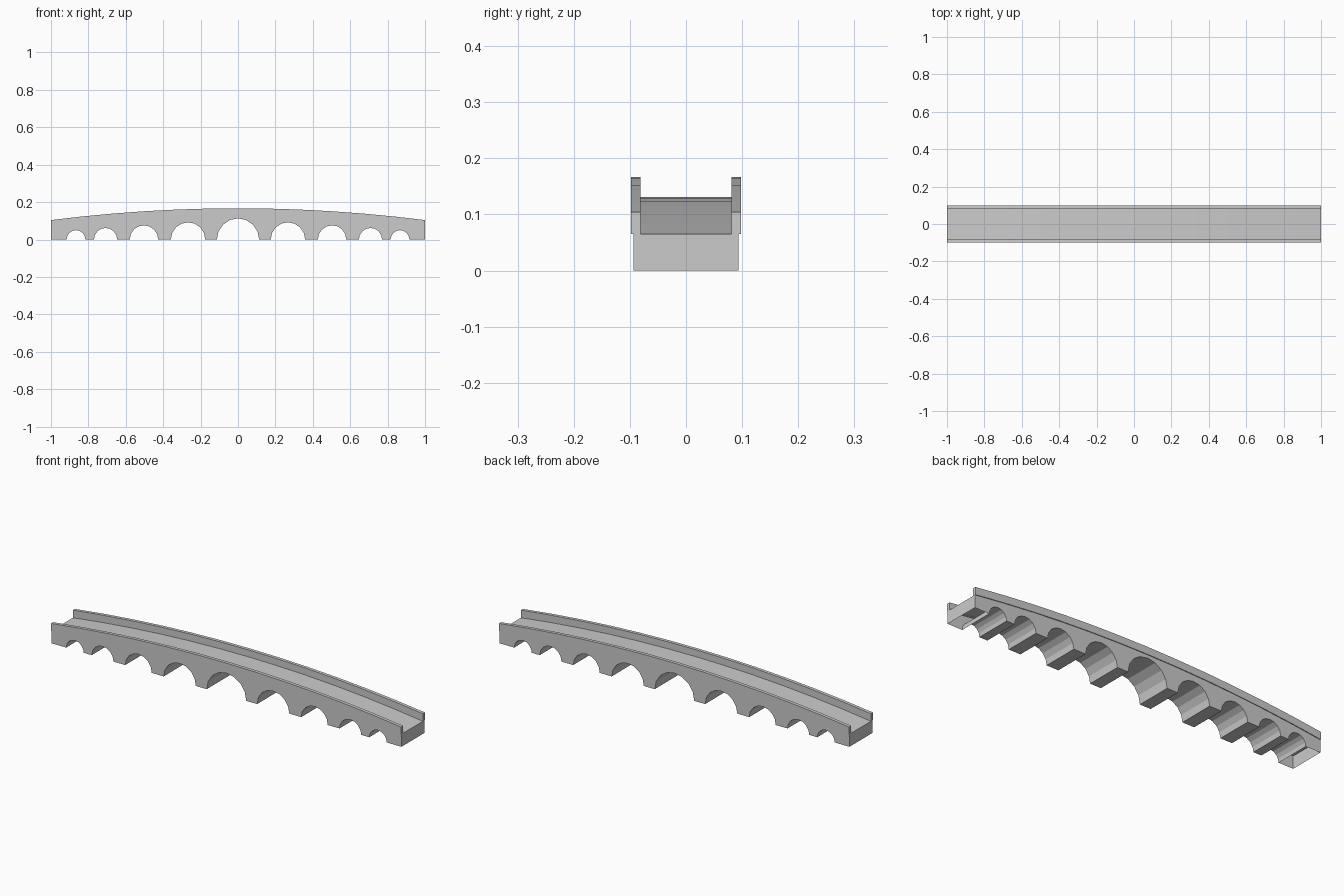
import bpy, bmesh
from math import sin, cos, pi

if "Cube" in bpy.data.objects:
    bpy.data.objects.remove(bpy.data.objects["Cube"])

N = 12          # deck segments
ARCH_SEGS = 8   # facets per arch
ARCHES = [(0.0, 0.113), (0.267, 0.092), (0.503, 0.076), (0.708, 0.062), (0.866, 0.05)]


def deck_line(z_end, z_mid):
    """Gently humped roadway line from x=-1 to x=1."""
    xs = [-1 + 2 * i / N for i in range(N + 1)]
    return [(x, z_mid - (z_mid - z_end) * x * x) for x in xs]


def extrude_profile(name, pts, y0, y1, drop=None):
    """Extrude an x-z outline along y; drop(face) marks faces left open."""
    bm = bmesh.new()
    f = bm.faces.new([bm.verts.new((x, y0, z)) for x, z in pts])
    r = bmesh.ops.extrude_face_region(bm, geom=[f], use_keep_orig=True)
    for v in r["geom"]:
        if isinstance(v, bmesh.types.BMVert):
            v.co.y = y1
    bmesh.ops.recalc_face_normals(bm, faces=bm.faces)
    if drop:
        bmesh.ops.delete(bm, geom=[f for f in bm.faces if drop(f)], context="FACES_ONLY")
    me = bpy.data.meshes.new(name)
    bm.to_mesh(me)
    bm.free()
    ob = bpy.data.objects.new(name, me)
    bpy.context.collection.objects.link(ob)
    return ob


# Arched body: row of arches along the bottom, humped deck on top
all_arches = sorted({(s * x, r) for x, r in ARCHES for s in (-1, 1)})
outline = [(-1.0, 0.0)]
for cx, r in all_arches:
    for i in range(ARCH_SEGS + 1):
        a = pi - pi * i / ARCH_SEGS
        outline.append((cx + r * cos(a), max(0.0, r * sin(a))))
outline.append((1.0, 0.0))
outline += reversed(deck_line(0.065, 0.131))


# The undersides of the two end abutments are open
def end_bottom(f):
    c = f.calc_center_median()
    return c.z < 1e-4 and abs(c.x) > 0.92


extrude_profile("arched_body", outline, -0.094, 0.094, end_bottom)

# Parapet walls, slightly overhanging the body sides
wall = deck_line(0.065, 0.129) + list(reversed(deck_line(0.104, 0.167)))
for name, s in (("front_parapet", -1), ("back_parapet", 1)):
    extrude_profile(name, wall, s * 0.081, s * 0.098)
